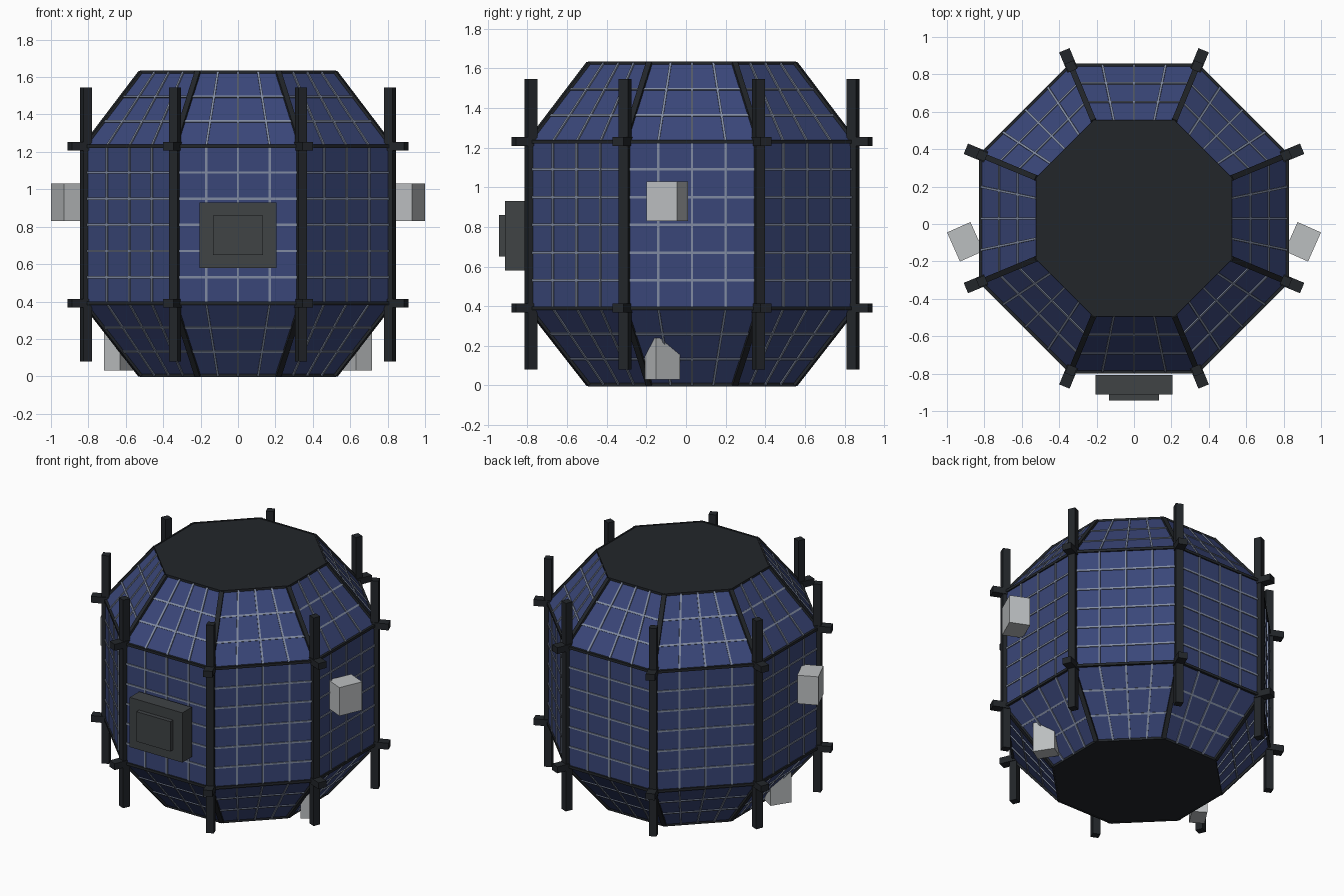
import bpy, bmesh, math
from mathutils import Vector, Matrix

if "Cube" in bpy.data.objects:
    bpy.data.objects.remove(bpy.data.objects["Cube"])

CY = 0.03                                   # body axis offset in y
LEVELS = [(0.005, 0.52), (0.39, 0.82), (1.23, 0.82), (1.625, 0.52)]   # z, apothem
ROWS = [3, 6, 3]
C8 = math.cos(math.pi / 8)


def mat(name, r, g, b):
    m = bpy.data.materials.new(name)
    m.diffuse_color = (r, g, b, 1)
    m.use_nodes = True
    m.node_tree.nodes["Principled BSDF"].inputs["Base Color"].default_value = m.diffuse_color
    return m


BLUE = mat("solar_blue", 0.042, 0.062, 0.19)
LINE = mat("grid_grey", 0.22, 0.26, 0.36)
DARK = mat("dark_frame", 0.016, 0.019, 0.023)
PLATE = mat("plate_grey", 0.05, 0.056, 0.06)
WHITE = mat("pale_grey", 0.5, 0.52, 0.53)


def finish(bm, name, material):
    bmesh.ops.recalc_face_normals(bm, faces=bm.faces)
    me = bpy.data.meshes.new(name)
    bm.to_mesh(me)
    bm.free()
    me.materials.append(material)
    ob = bpy.data.objects.new(name, me)
    bpy.context.collection.objects.link(ob)
    return ob


def add_box(bm, centre, size, angle=0.0):
    m = Matrix.Translation(centre) @ Matrix.Rotation(angle, 4, 'Z') @ Matrix.Diagonal((*size, 1))
    bmesh.ops.create_cube(bm, size=1, matrix=m)


def add_bar(bm, a, b, out, w, h):
    """Square bar from a to b, its h axis pointing along out."""
    d = b - a
    y = d.normalized()
    x = y.cross(out).normalized()
    z = x.cross(y)
    rot = Matrix((x, y, z)).transposed().to_4x4()
    m = Matrix.Translation((a + b) / 2) @ rot @ Matrix.Diagonal((w, d.length, h, 1))
    bmesh.ops.create_cube(bm, size=1, matrix=m)


def corner(i, z, apothem):
    t = math.pi / 8 + i * math.pi / 4
    r = apothem / C8
    return Vector((r * math.cos(t), CY + r * math.sin(t), z))


def octagon_loft(name, levels, material):
    bm = bmesh.new()
    rings = [[bm.verts.new(corner(i, z, a)) for i in range(8)] for z, a in levels]
    for lo, hi in zip(rings, rings[1:]):
        for i in range(8):
            j = (i + 1) % 8
            bm.faces.new((lo[i], lo[j], hi[j], hi[i]))
    bm.faces.new(rings[0])
    bm.faces.new(rings[-1])
    return finish(bm, name, material)


# Faceted body and dark end caps
octagon_loft("body", LEVELS, BLUE)
octagon_loft("bottom_cap", [(0.0, 0.515), (0.012, 0.522)], DARK)
octagon_loft("top_cap", [(1.618, 0.522), (1.63, 0.515)], DARK)

# Panel grid lines and dark seams along the body edges
grid, seams = bmesh.new(), bmesh.new()
for i in range(8):
    t = (i + 1) * math.pi / 4
    radial = Vector((math.cos(t), math.sin(t), 0))
    ct = math.pi / 8 + i * math.pi / 4
    edge_out = Vector((math.cos(ct), math.sin(ct), 0))
    for (z0, a0), (z1, a1), rows in zip(LEVELS, LEVELS[1:], ROWS):
        p, q = corner(i, z0, a0), corner(i + 1, z0, a0)
        r, s = corner(i, z1, a1), corner(i + 1, z1, a1)
        n = (q - p).cross(r - p).normalized()
        for k in (1, 2, 3):
            add_bar(grid, p.lerp(q, k / 4), r.lerp(s, k / 4), n, 0.012, 0.014)
        for k in range(1, rows):
            add_bar(grid, p.lerp(r, k / rows), q.lerp(s, k / rows), n, 0.012, 0.012)
        add_bar(seams, p, r, edge_out, 0.03, 0.02)
    for z, a in LEVELS:
        add_bar(seams, corner(i, z, a), corner(i + 1, z, a), radial, 0.018,
                0.018 if a > 0.6 else 0.01)
finish(grid, "panel_grid", LINE)
finish(seams, "edge_seams", DARK)

# Corner posts and their brackets
posts, brackets = bmesh.new(), bmesh.new()
for i in range(8):
    t = math.pi / 8 + i * math.pi / 4
    d = Vector((math.cos(t), math.sin(t), 0))
    axis = Vector((0, CY, 0))
    add_box(posts, axis + d * 0.88 + Vector((0, 0, 0.8125)), (0.05, 0.05, 1.465), t)
    for z in (0.39, 1.23):
        add_box(brackets, axis + d * 0.91 + Vector((0, 0, z)), (0.126, 0.06, 0.045), t)
finish(posts, "corner_posts", DARK)
finish(brackets, "post_brackets", DARK)

# Front plate with a raised centre
bm = bmesh.new()
add_box(bm, Vector((0, -0.86, 0.755)), (0.41, 0.105, 0.35))
finish(bm, "front_plate", PLATE)
bm = bmesh.new()
add_box(bm, Vector((0, -0.92, 0.755)), (0.265, 0.045, 0.21))
finish(bm, "front_plate_centre", PLATE)

# Pale side boxes, mirrored left and right
for sx, side in ((1, "right"), (-1, "left")):
    bm = bmesh.new()
    add_box(bm, Vector((sx * 0.9025, -0.095, 0.93)), (0.137, 0.17, 0.2), -sx * math.radians(24))
    finish(bm, side + "_upper_box", WHITE)
    bm = bmesh.new()
    add_box(bm, Vector((sx * 0.634, -0.118, 0.135)), (0.1, 0.144, 0.21), sx * math.radians(33))
    finish(bm, side + "_lower_box", WHITE)
